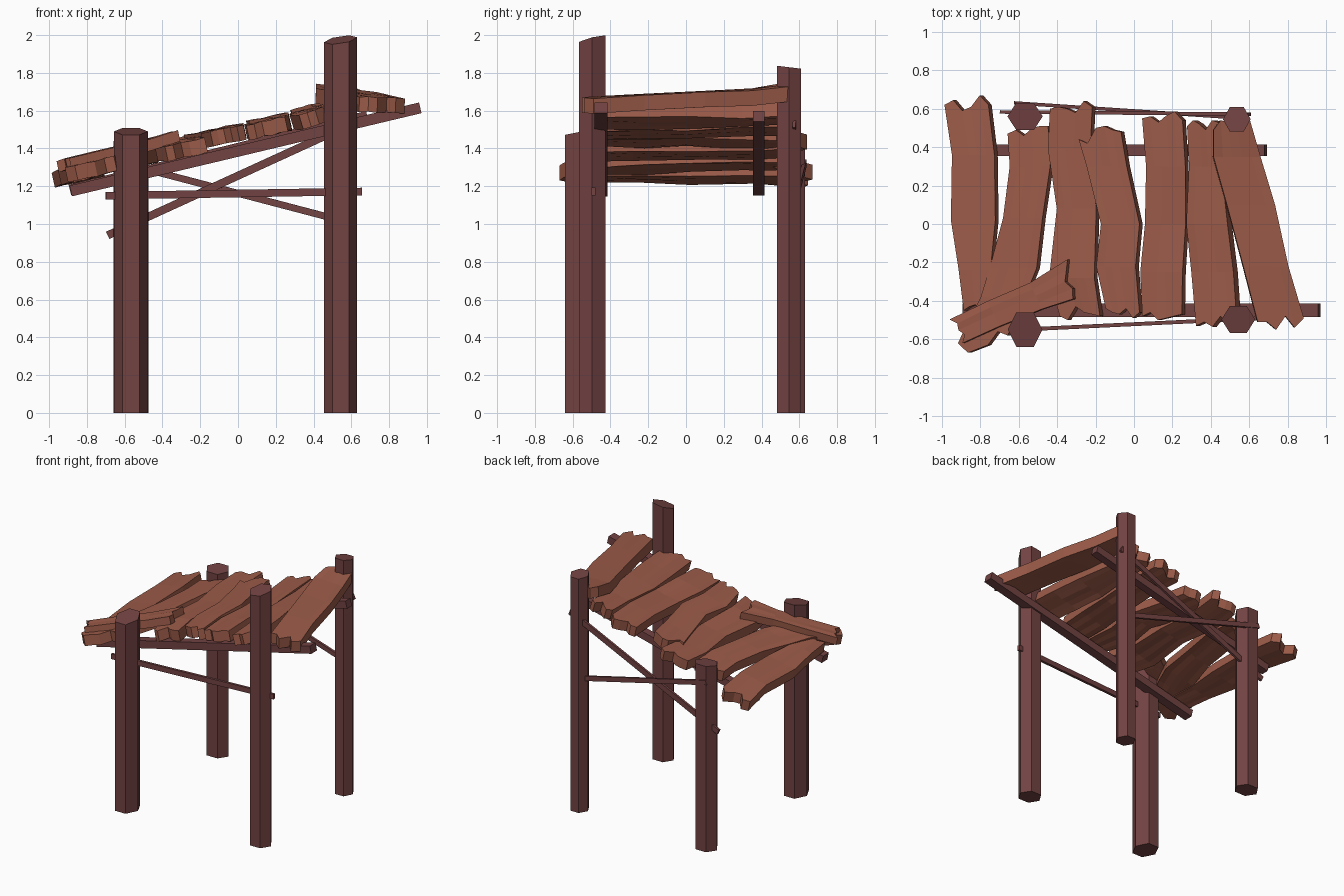
import bpy, bmesh, math, random
from mathutils import Vector, Matrix

if "Cube" in bpy.data.objects:
    bpy.data.objects.remove(bpy.data.objects["Cube"])

random.seed(4)


def material(name, rgb):
    m = bpy.data.materials.new(name)
    m.diffuse_color = (*rgb, 1)
    m.use_nodes = True
    m.node_tree.nodes["Principled BSDF"].inputs["Base Color"].default_value = m.diffuse_color
    return m


DARK = material("dark_timber", (0.17, 0.055, 0.055))
LIGHT = material("plank_wood", (0.33, 0.105, 0.066))


def finish(name, bm, mat):
    bmesh.ops.recalc_face_normals(bm, faces=bm.faces)
    me = bpy.data.meshes.new(name)
    bm.to_mesh(me)
    bm.free()
    me.materials.append(mat)
    bpy.context.collection.objects.link(bpy.data.objects.new(name, me))


# Hexagonal post with a slanted top cut
def post(name, x, y, rx, ry, top, sx, sy):
    bm = bmesh.new()
    bmesh.ops.create_cone(bm, cap_ends=True, segments=6, radius1=1, radius2=1, depth=2,
                          matrix=Matrix.Rotation(math.radians(30), 4, 'Z'))
    ext = max(v.co.x for v in bm.verts)
    swap = ext < 0.95  # make sure the corners point along x
    for v in bm.verts:
        a, b = (v.co.y, -v.co.x) if swap else (v.co.x, v.co.y)
        dx, dy = a * rx, b * ry / 0.866
        z = top + sx * dx + sy * dy if v.co.z > 0 else 0
        v.co = (x + dx, y + dy, z)
    finish(name, bm, DARK)


# Straight rectangular timber between two points
def timber(name, a, b, wide, high):
    a, b = Vector(a), Vector(b)
    d = (b - a).normalized()
    side = Vector((0, 0, 1)).cross(d).normalized()
    up = d.cross(side)
    bm = bmesh.new()
    bmesh.ops.create_cube(bm, size=1)
    for v in bm.verts:
        c = v.co.copy()
        v.co = (a + b) / 2 + d * c.x * (b - a).length + side * c.y * wide + up * c.z * high
    finish(name, bm, DARK)


# Warped plank: rows of (y, left, right) from back to front, notched at both ends
def plank(name, rows, back, front, lift=(0, 0), roll=0.22, thick=0.08, centre=(0, 0), angle=0):
    bm = bmesh.new()
    rot = Matrix.Rotation(math.radians(angle), 2)
    n = len(back)
    normal = Vector((-roll, 0, 1)).normalized()
    tops, bots = [], []
    for i, (y, xl, xr) in enumerate(rows):
        t = i / (len(rows) - 1)
        mid = rot @ Vector(((xl + xr) / 2, y)) + Vector(centre)
        z = 1.425 + 0.235 * mid.x + lift[0] * (1 - t) + lift[1] * t + random.uniform(-.006, .006)
        tr, br = [], []
        for j in range(n):
            yy = y
            if i == 0:
                yy -= back[j]
            elif i == len(rows) - 1:
                yy += front[j]
            p = rot @ Vector((xl + (xr - xl) * j / (n - 1), yy)) + Vector(centre)
            low = Vector((p.x, p.y, z + roll * (p.x - mid.x))) + normal * random.uniform(-.004, .004)
            tr.append(bm.verts.new(low + normal * thick))
            br.append(bm.verts.new(low))
        tops.append(tr)
        bots.append(br)
    for i in range(len(rows) - 1):
        for j in range(n - 1):
            for g in (tops, bots):
                bm.faces.new((g[i][j], g[i][j + 1], g[i + 1][j + 1], g[i + 1][j]))
        for j in (0, n - 1):
            bm.faces.new((tops[i][j], tops[i + 1][j], bots[i + 1][j], bots[i][j]))
    for i in (0, -1):
        for j in range(n - 1):
            bm.faces.new((tops[i][j], tops[i][j + 1], bots[i][j + 1], bots[i][j]))
    finish(name, bm, LIGHT)


# Posts
post("front_left_post", -0.567, -0.55, 0.09, 0.09, 1.49, 0, 0.2)
post("front_right_post", 0.543, -0.497, 0.088, 0.07, 1.975, 0.15, 0.25)
post("back_right_post", 0.535, 0.545, 0.072, 0.064, 1.83, 0, -0.12)
post("back_left_post", -0.567, 0.56, 0.092, 0.07, 1.44, 0, 0.1)

# Sloping deck beams
timber("front_beam", (-0.885, -0.45, 1.175), (0.965, -0.45, 1.615), 0.07, 0.058)
timber("back_beam", (-0.89, 0.385, 1.18), (0.685, 0.385, 1.57), 0.06, 0.058)

# Thin braces
timber("front_brace", (-0.70, -0.555, 1.15), (0.655, -0.49, 1.172), 0.02, 0.04)
timber("back_rising_brace", (-0.69, 0.583, 0.94), (0.60, 0.572, 1.53), 0.018, 0.042)
timber("back_falling_brace", (-0.62, 0.63, 1.325), (0.58, 0.55, 1.01), 0.018, 0.036)

# Deck planks, from low side to high side
plank("plank_1", [(.64, -.97, -.74), (.36, -.93, -.71), (.02, -.935, -.705),
                  (-.24, -.895, -.73), (-.45, -.87, -.72)],
      (.02, -.005, .05, .03, -.03, .02), (0, .02, .03, 0, .02, .01))
plank("plank_2", [(.50, -.64, -.43), (.30, -.63, -.42), (.03, -.665, -.46),
                  (-.23, -.735, -.49), (-.38, -.78, -.55), (-.62, -.90, -.64)],
      (.03, .01, .04, 0, -.01, -.01), (.0, -.05, -.03, -.01, .06, .04), lift=(0.005, 0.01))
plank("plank_3", [(.61, -.42, -.20), (.39, -.43, -.21), (.08, -.385, -.18),
                  (-.28, -.425, -.19), (-.48, -.37, -.16)],
      (.01, 0, .01, .03, -.03, 0), (.0, -.02, .05, .02, .01, 0), lift=(0.02, 0))
plank("plank_4", [(.48, -.27, -.05), (.30, -.23, -.02), (0, -.155, .045),
                  (-.22, -.18, .025), (-.47, -.13, .045)],
      (.04, .06, -.02, -.03, -.01, 0), (.03, .01, .0, .03, -.02, .01), lift=(0.03, 0.01))
plank("plank_5", [(.56, .06, .27), (.30, .08, .285), (0, .075, .285),
                  (-.25, .05, .27), (-.48, .06, .265)],
      (.01, .0, .03, -.005, -.025, .02), (.0, .02, -.02, -.01, 0, .01), lift=(0.02, 0))
plank("plank_6", [(.54, .30, .46), (.30, .31, .475), (0, .295, .51),
                  (-.25, .32, .54), (-.53, .345, .56)],
      (.03, .0, .02, .05, 0, .01), (.0, .02, -.005, .05, .0, -.02), lift=(0.03, 0), roll=0.3)
plank("plank_7", [(.54, .41, .60), (.35, .41, .655), (.10, .48, .73),
                  (-.22, .565, .80), (-.51, .64, .88)],
      (.05, 0, .01, .03, -.01, .0), (.0, .0, -.04, .03, -.03, .02),
      lift=(0.11, -0.01), roll=-0.05)

# Loose board lying across the low front corner
plank("loose_board", [(.32, -.10, .10), (.12, -.07, .08), (-.12, -.075, .07), (-.34, -.07, .07)],
      (-.03, 0, .03, .01, .03), (.0, .03, .02, .04, .01),
      lift=(0.08, 0.07), thick=0.06, centre=(-.61, -.42), angle=-65.5)
